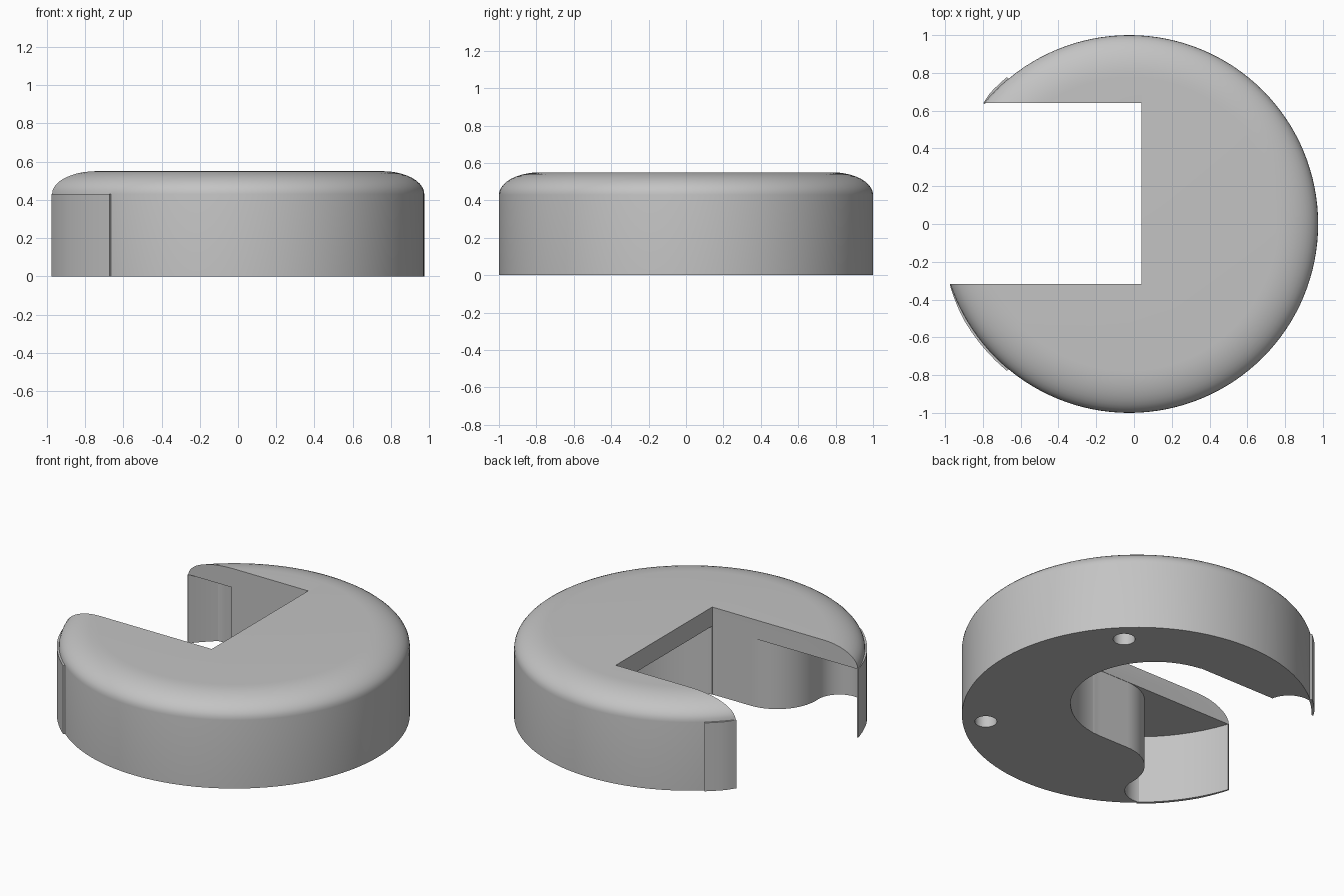
import bpy, bmesh
from math import sin, cos, radians, pi

if "Cube" in bpy.data.objects:
    bpy.data.objects.remove(bpy.data.objects["Cube"])

CX = -0.025      # disc centre in x
CAP_Z = 0.43     # underside of the cap
TOP_Z = 0.55

grey = bpy.data.materials.new("plain_grey")
grey.diffuse_color = (0.55, 0.55, 0.55, 1)
grey.use_nodes = True
grey.node_tree.nodes["Principled BSDF"].inputs["Base Color"].default_value = grey.diffuse_color


def arc(cx, cy, r, a0, a1, n):
    return [(cx + r * cos(radians(a0 + (a1 - a0) * i / n)),
             cy + r * sin(radians(a0 + (a1 - a0) * i / n))) for i in range(n + 1)]


def finish(name, bm):
    bmesh.ops.recalc_face_normals(bm, faces=bm.faces)
    mesh = bpy.data.meshes.new(name)
    bm.to_mesh(mesh)
    bm.free()
    mesh.materials.append(grey)
    ob = bpy.data.objects.new(name, mesh)
    bpy.context.collection.objects.link(ob)
    return ob


def prism(name, outline, z0, z1):
    bm = bmesh.new()
    low = [bm.verts.new((x, y, z0)) for x, y in outline]
    high = [bm.verts.new((x, y, z1)) for x, y in outline]
    bm.faces.new(low)
    bm.faces.new(high)
    n = len(outline)
    for i in range(n):
        j = (i + 1) % n
        bm.faces.new((low[i], low[j], high[j], high[i]))
    return finish(name, bm)


def smooth(ob):
    bpy.ops.object.select_all(action='DESELECT')
    ob.select_set(True)
    bpy.context.view_layer.objects.active = ob
    bpy.ops.object.shade_smooth_by_angle(angle=radians(30))


# disc body with a softly rounded upper rim
SEG = 128
profile = [(1.0, 0.0)] + [(0.78 + 0.22 * cos(pi / 2 * i / 10),
                           CAP_Z + (TOP_Z - CAP_Z) * sin(pi / 2 * i / 10)) for i in range(11)]
bm = bmesh.new()
rings = [[bm.verts.new((CX + r * cos(2 * pi * k / SEG), r * sin(2 * pi * k / SEG), z))
          for k in range(SEG)] for r, z in profile]
for a, b in zip(rings, rings[1:]):
    for k in range(SEG):
        m = (k + 1) % SEG
        bm.faces.new((a[k], a[m], b[m], b[k]))
bm.faces.new(rings[0])
bm.faces.new(rings[-1])
body = finish("disc_body", bm)

# slot through the cap, open to the left
slot = prism("slot_cutter", [(-1.5, -0.318), (0.04, -0.318), (0.04, 0.64), (-1.5, 0.64)], -0.2, 0.8)

# cavity below the cap: round hole, straight side, corner notches, rounded lobe
outline = (arc(-0.02, 0.16, 0.48, -90, 90, 40)
           + arc(-0.638, 0.613, 0.147, 10, 107, 14)
           + [(-0.74, 0.84), (-1.3, 0.84), (-1.3, -0.84), (-0.74, -0.84)]
           + arc(-0.638, -0.613, 0.147, 253, 365, 14)
           + arc(-0.222, -0.59, 0.27, 180, 90, 16))
cavity = prism("cavity_cutter", outline, -0.2, CAP_Z)

# two round sockets in the underside
sockets = [prism("socket_cutter", arc(CX + 0.613, s * 0.613, 0.063, 0, 348.75, 31), -0.2, 0.4)
           for s in (-1, 1)]

bpy.context.view_layer.objects.active = body
for cutter in [cavity, slot] + sockets:
    mod = body.modifiers.new("cut", 'BOOLEAN')
    mod.operation = 'DIFFERENCE'
    mod.solver = 'EXACT'
    mod.object = cutter
    bpy.ops.object.modifier_apply(modifier=mod.name)
    bpy.data.objects.remove(cutter)
smooth(body)

# thin outer skins closing the two arms
for name, a0, a1, n in (("front_skin", 198.6, 230.2, 14), ("back_skin", 140.4, 129.8, 6)):
    outer = [(CX + r * cos(t), r * sin(t)) for r, t in
             ((1.003 + 0.009 * min(1, 3 * i / n), radians(a0 + (a1 - a0) * i / n))
              for i in range(n + 1))]
    inner = arc(CX, 0, 0.994, a1, a0, n)
    smooth(prism(name, outer + inner, 0, CAP_Z))
